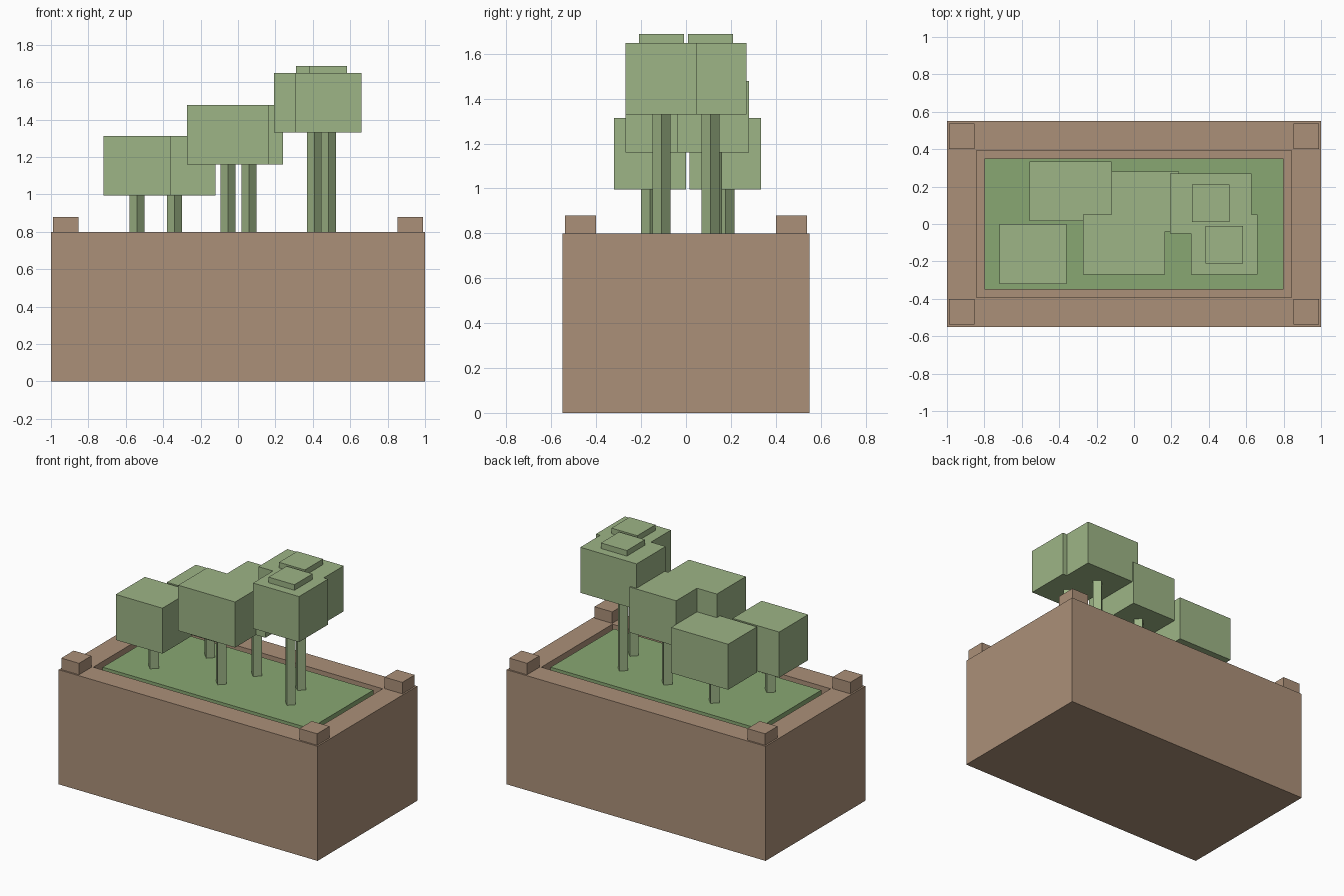
import bpy, bmesh
from mathutils import Matrix

if "Cube" in bpy.data.objects:
    bpy.data.objects.remove(bpy.data.objects["Cube"])


def material(name, rgb):
    m = bpy.data.materials.new(name)
    m.diffuse_color = (*rgb, 1)
    m.use_nodes = True
    m.node_tree.nodes["Principled BSDF"].inputs["Base Color"].default_value = m.diffuse_color
    return m


BROWN = material("planter_brown", (0.41, 0.28, 0.19))
GRASS = material("grass_green", (0.25, 0.39, 0.17))
LEAF = material("leaf_green", (0.34, 0.46, 0.24))


def finish(name, bm, mat):
    me = bpy.data.meshes.new(name)
    bm.to_mesh(me)
    bm.free()
    me.materials.append(mat)
    ob = bpy.data.objects.new(name, me)
    bpy.context.collection.objects.link(ob)
    return ob


def box(name, cx, cy, sx, sy, z0, z1, mat):
    bm = bmesh.new()
    bmesh.ops.create_cube(bm, size=1, matrix=Matrix.Translation((cx, cy, (z0 + z1) / 2))
                          @ Matrix.Diagonal((sx, sy, z1 - z0, 1)))
    return finish(name, bm, mat)


def trunk(name, cx, cy, r, z0, z1, mat):
    # four-sided post standing corner-on to the axes
    bm = bmesh.new()
    ring = [bm.verts.new((cx + dx * r, cy + dy * r, z0))
            for dx, dy in ((1, 0), (0, 1), (-1, 0), (0, -1))]
    base = bm.faces.new(ring)
    out = bmesh.ops.extrude_face_region(bm, geom=[base], use_keep_orig=True)
    top = [v for v in out["geom"] if isinstance(v, bmesh.types.BMVert)]
    bmesh.ops.translate(bm, verts=top, vec=(0, 0, z1 - z0))
    bmesh.ops.recalc_face_normals(bm, faces=bm.faces)
    return finish(name, bm, mat)


# planter: solid block whose top is inset and pushed down to form the rim
bm = bmesh.new()
bmesh.ops.create_cube(bm, size=1, matrix=Matrix.Translation((0, 0, 0.4))
                      @ Matrix.Diagonal((2, 1.1, 0.8, 1)))
bm.normal_update()
top = max(bm.faces, key=lambda f: f.calc_center_median().z)
bmesh.ops.inset_region(bm, faces=[top], thickness=0.157, use_even_offset=True)
inner = bmesh.ops.extrude_discrete_faces(bm, faces=[top])["faces"][0]
bmesh.ops.translate(bm, verts=inner.verts, vec=(0, 0, -0.06))
finish("planter", bm, BROWN)

# grass slab inside the rim
box("grass_bed", 0, 0, 1.6, 0.7, 0.74, 0.795, GRASS)

# corner blocks
for sx in (-1, 1):
    for sy in (-1, 1):
        box("corner_block", sx * 0.92, sy * 0.47, 0.137, 0.137, 0.8, 0.88, BROWN)

# trees: centre x, y, canopy width, canopy bottom, has cap
trees = [(-0.54, -0.16, 0.36, 0.995, False), (-0.34, 0.175, 0.44, 0.995, False),
         (-0.053, -0.11, 0.44, 1.16, False), (0.06, 0.12, 0.36, 1.16, False),
         (0.41, 0.11, 0.435, 1.33, True), (0.483, -0.11, 0.355, 1.33, True)]
for x, y, w, z, cap in trees:
    trunk("trunk", x, y, 0.04, 0.79, z + 0.02, LEAF)
    box("canopy", x, y, w, 0.32, z, z + 0.318, LEAF)
    if cap:
        box("canopy_cap", x, y, 0.2, 0.2, z + 0.3, 1.687, LEAF)
